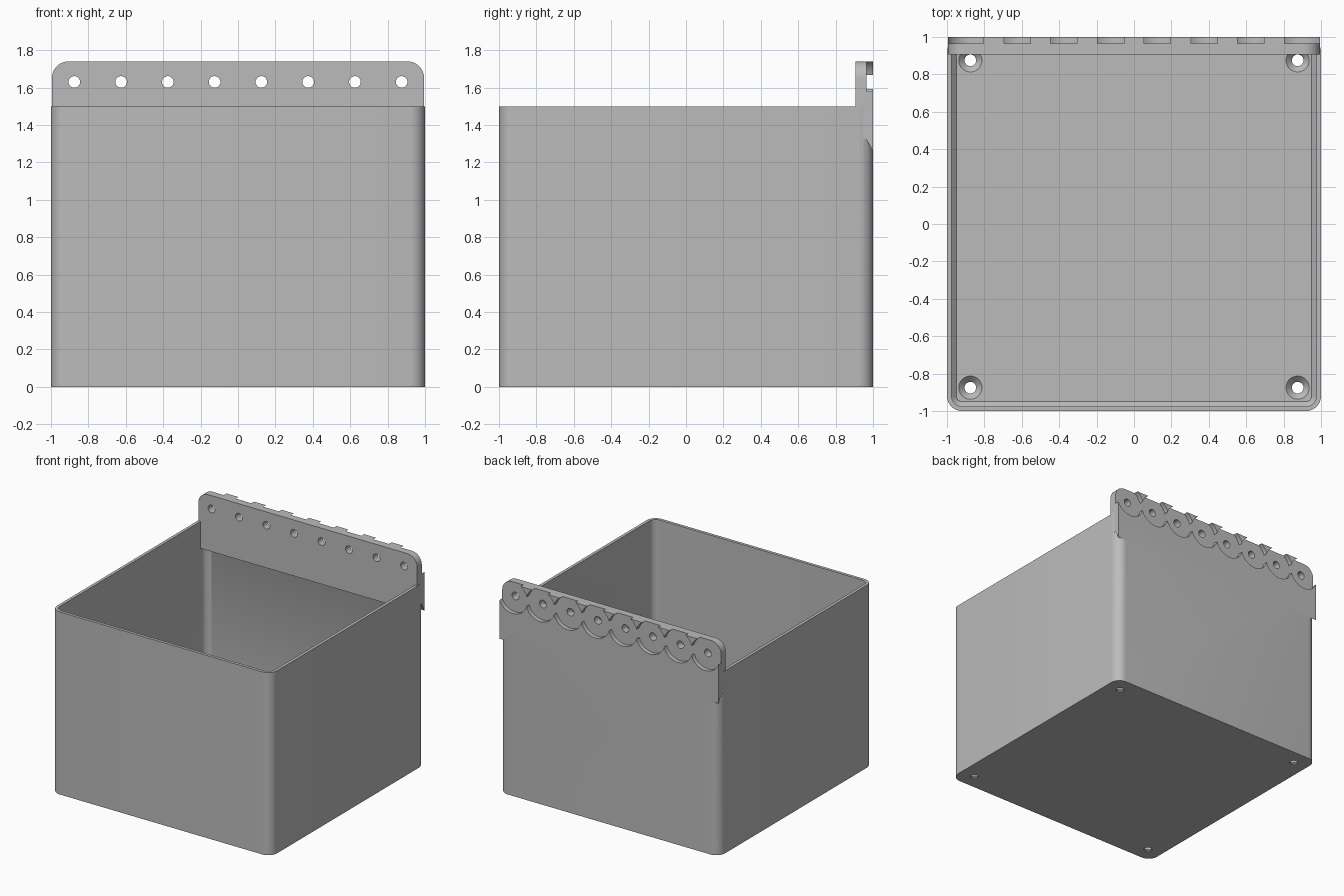
import bpy, bmesh, math
from mathutils import Matrix

cube = bpy.data.objects.get("Cube")
if cube:
    bpy.data.objects.remove(cube)

grey = bpy.data.materials.new("plain grey")
grey.use_nodes = True
grey.diffuse_color = (0.5, 0.5, 0.5, 1)
grey.node_tree.nodes["Principled BSDF"].inputs["Base Color"].default_value = grey.diffuse_color


def make(name, bm):
    bmesh.ops.recalc_face_normals(bm, faces=bm.faces[:])
    mesh = bpy.data.meshes.new(name)
    bm.to_mesh(mesh)
    bm.free()
    mesh.materials.append(grey)
    obj = bpy.data.objects.new(name, mesh)
    bpy.context.collection.objects.link(obj)
    return obj


def ring(bm, half, radius, z, steps=8):
    """Rounded square of vertices at one height."""
    verts = []
    for q in range(4):
        for s in range(steps + 1):
            a = (q + s / steps) * math.pi / 2
            sx = 1 if q in (0, 3) else -1
            sy = 1 if q < 2 else -1
            verts.append(bm.verts.new((sx * (half - radius) + radius * math.cos(a),
                                       sy * (half - radius) + radius * math.sin(a), z)))
    return verts


def cylinder(name, r1, r2, depth, matrix):
    bm = bmesh.new()
    bmesh.ops.create_cone(bm, cap_ends=True, segments=48, radius1=r1, radius2=r2,
                          depth=depth, matrix=matrix)
    return make(name, bm)


def box(name, lo, hi):
    bm = bmesh.new()
    mid = [(a + b) / 2 for a, b in zip(lo, hi)]
    size = [b - a for a, b in zip(lo, hi)]
    bmesh.ops.create_cube(bm, size=1, matrix=Matrix.Translation(mid) @ Matrix.Diagonal((*size, 1)))
    return make(name, bm)


def combine(target, tool, operation):
    mod = target.modifiers.new(operation.lower(), "BOOLEAN")
    mod.operation, mod.solver, mod.object = operation, "EXACT", tool
    bpy.context.view_layer.objects.active = target
    bpy.ops.object.modifier_apply(modifier=mod.name)
    bpy.data.objects.remove(tool)


# Thin-walled bin with rounded corners and a small chamfer around the floor
bm = bmesh.new()
rings = [ring(bm, *r) for r in ((1, 0.08, 0), (1, 0.08, 1.5), (0.975, 0.055, 1.5),
                                (0.975, 0.055, 0.065), (0.95, 0.03, 0.04))]
for a, b in zip(rings, rings[1:]):
    for i in range(len(a)):
        j = (i + 1) % len(a)
        bm.faces.new((a[i], a[j], b[j], b[i]))
bm.faces.new(rings[0])
bm.faces.new(rings[-1])
storage_bin = make("storage_bin", bm)

# Thick mounting rail along the back, top corners rounded
bm = bmesh.new()
profile = [(0.905, 1.74), (1, 1.74), (1, 1.26), (0.96, 1.33), (0.905, 1.28)]
face = bm.faces.new([bm.verts.new((-0.995, y, z)) for y, z in profile])
ext = bmesh.ops.extrude_face_region(bm, geom=[face])
bmesh.ops.translate(bm, vec=(1.99, 0, 0), verts=[v for v in ext["geom"] if isinstance(v, bmesh.types.BMVert)])
corners = [e for e in bm.edges if all(v.co.z > 1.7 for v in e.verts)
           and e.verts[0].co.x == e.verts[1].co.x]
bmesh.ops.bevel(bm, geom=corners, offset=0.09, segments=10, profile=0.5, affect="EDGES")
combine(storage_bin, make("mounting_rail", bm), "UNION")

# Scalloped round recesses and screw holes along the rail
sideways = Matrix.Rotation(math.pi / 2, 4, "X")
for i in range(8):
    x = -0.875 + 0.25 * i
    recess = Matrix.Translation((x, 1.065, 1.63)) @ sideways
    combine(storage_bin, cylinder("recess_cutter", 0.131, 0.131, 0.2, recess), "DIFFERENCE")
    hole = Matrix.Translation((x, 0.95, 1.63)) @ sideways
    combine(storage_bin, cylinder("hole_cutter", 0.031, 0.031, 0.4, hole), "DIFFERENCE")

# Open rail ends, and countersunk holes in the four floor corners
for sx in (-1, 1):
    xs = sorted((sx * 0.88, sx * 1.1))
    combine(storage_bin, box("end_cutter", (xs[0], 0.965, 1.58), (xs[1], 1.1, 1.8)), "DIFFERENCE")
    for sy in (-1, 1):
        x, y = sx * 0.875, sy * 0.875
        combine(storage_bin, cylinder("floor_hole_cutter", 0.031, 0.031, 0.3,
                                      Matrix.Translation((x, y, 0))), "DIFFERENCE")
        combine(storage_bin, cylinder("countersink_cutter", 0.031, 0.064, 0.034,
                                      Matrix.Translation((x, y, 0.025))), "DIFFERENCE")

bpy.ops.object.select_all(action="DESELECT")
storage_bin.select_set(True)
bpy.context.view_layer.objects.active = storage_bin
bpy.ops.object.shade_smooth_by_angle(angle=math.radians(30))
